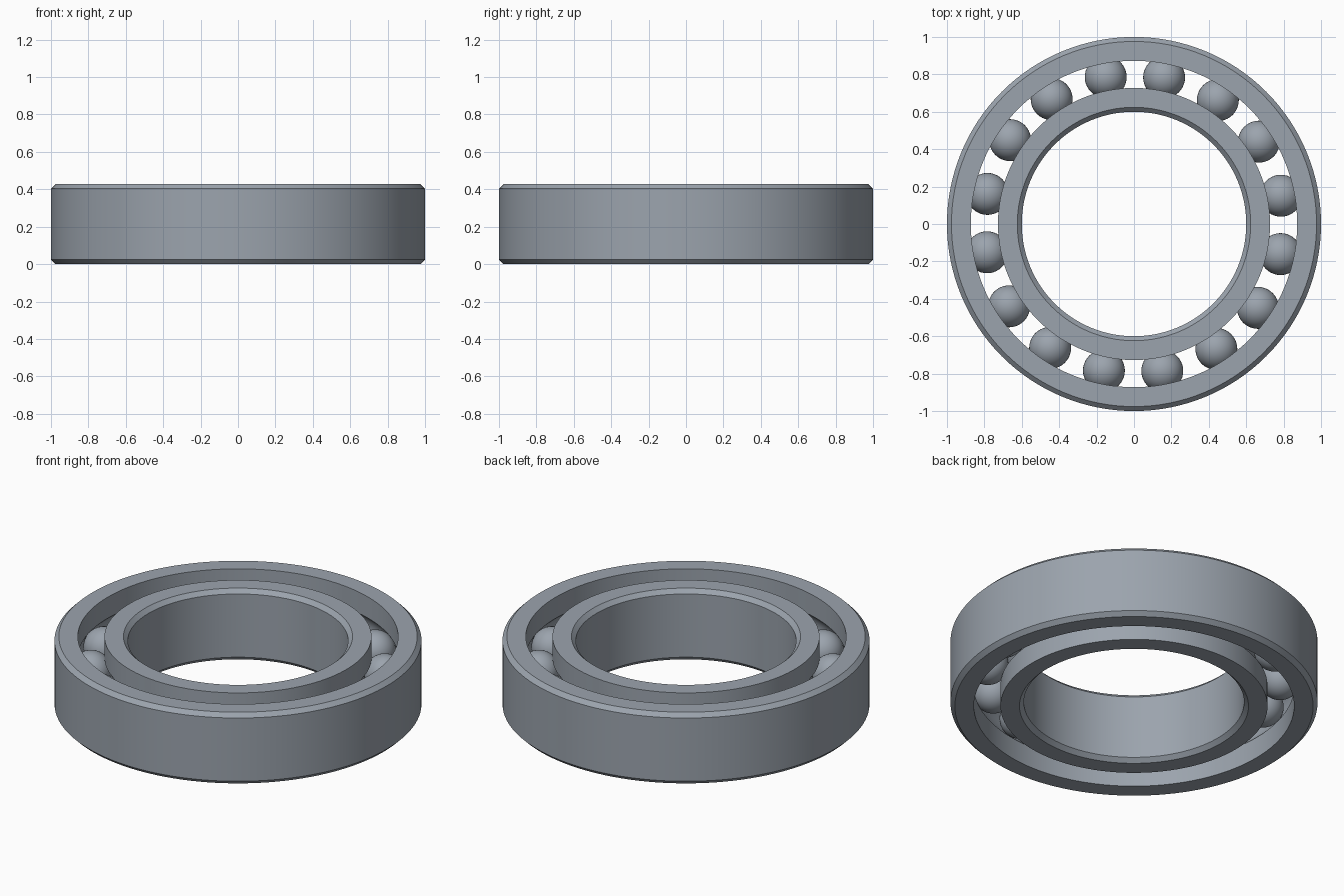
import bpy
import math

HEIGHT, MID = 0.428, 0.214
PITCH, BALL_R, GAP = 0.8, 0.112, 0.0725   # ball circle, ball size, half gap between rings
CHAMFER, SEGMENTS, BALLS = 0.024, 128, 16

cube = bpy.data.objects.get("Cube")
if cube:
    bpy.data.objects.remove(cube, do_unlink=True)

steel = bpy.data.materials.new("steel grey")
steel.use_nodes = True
colour = (0.33, 0.37, 0.42, 1)
steel.diffuse_color = colour
steel.node_tree.nodes["Principled BSDF"].inputs["Base Color"].default_value = colour


def finish(obj, name):
    obj.name = name
    obj.data.materials.append(steel)
    bpy.ops.object.select_all(action="DESELECT")
    obj.select_set(True)
    bpy.context.view_layer.objects.active = obj
    bpy.ops.object.shade_smooth_by_angle(angle=math.radians(30))


def race_ring(name, far, side):
    """Revolve a ring: chamfered wall at radius far, grooved wall facing the balls."""
    near = PITCH + side * GAP
    cut = far - side * CHAMFER
    profile = [(near, 0), (cut, 0), (far, CHAMFER),
               (far, HEIGHT - CHAMFER), (cut, HEIGHT), (near, HEIGHT)]
    # Ball groove, a shallow arc from top to bottom
    groove = BALL_R + 0.001
    half = math.acos(GAP / groove)
    for i in range(13):
        a = half * (1 - i / 6)
        profile.append((PITCH + side * groove * math.cos(a), MID + groove * math.sin(a)))
    if side < 0:
        profile.reverse()
    n = len(profile)
    verts = [(r * math.cos(t), r * math.sin(t), z)
             for t in (math.tau * s / SEGMENTS for s in range(SEGMENTS))
             for r, z in profile]
    faces = []
    for s in range(SEGMENTS):
        a, b = s * n, (s + 1) % SEGMENTS * n
        for i in range(n):
            j = (i + 1) % n
            faces.append((a + i, b + i, b + j, a + j)[::-1])
    mesh = bpy.data.meshes.new(name)
    mesh.from_pydata(verts, [], faces)
    # Outward normals
    import bmesh
    bm = bmesh.new()
    bm.from_mesh(mesh)
    bmesh.ops.recalc_face_normals(bm, faces=bm.faces)
    bm.to_mesh(mesh)
    bm.free()
    obj = bpy.data.objects.new(name, mesh)
    bpy.context.collection.objects.link(obj)
    finish(obj, name)


# Rings
race_ring("outer_ring", 1.0, 1)
race_ring("inner_ring", 0.6, -1)

# Balls
for k in range(BALLS):
    a = math.radians(10.9) + math.tau * k / BALLS
    bpy.ops.mesh.primitive_uv_sphere_add(
        segments=40, ring_count=20, radius=BALL_R,
        location=(PITCH * math.cos(a), PITCH * math.sin(a), MID))
    finish(bpy.context.object, f"ball_{k + 1}")
